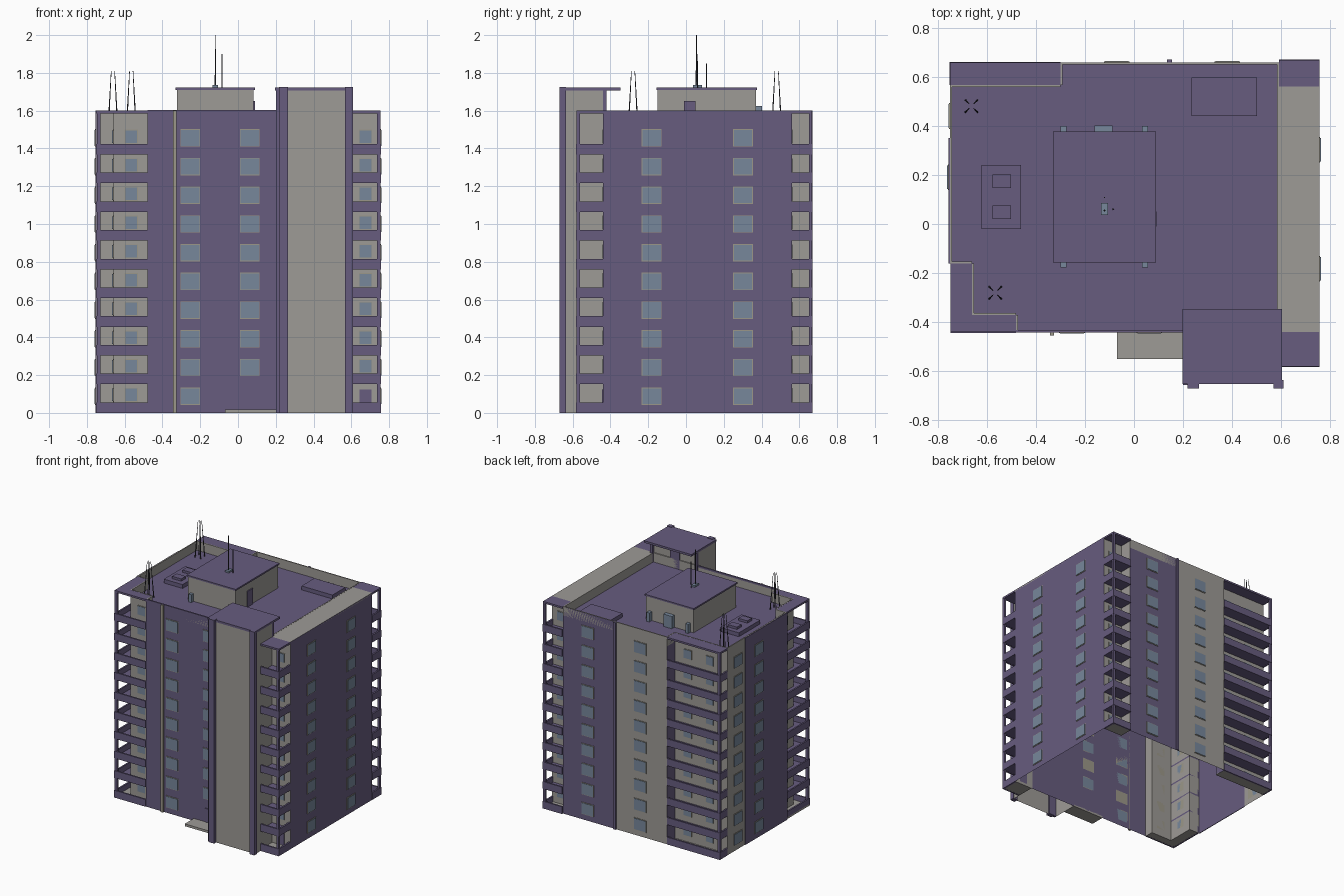
import bpy, bmesh, math
from mathutils import Vector, Matrix

if "Cube" in bpy.data.objects:
    bpy.data.objects.remove(bpy.data.objects["Cube"])


def mat(name, rgb):
    m = bpy.data.materials.new(name)
    m.diffuse_color = (*rgb, 1)
    m.use_nodes = True
    m.node_tree.nodes["Principled BSDF"].inputs["Base Color"].default_value = m.diffuse_color
    return m


MATS = [mat("purple_render", (0.135, 0.107, 0.212)), mat("grey_render", (0.34, 0.325, 0.305)),
        mat("window_glass", (0.185, 0.245, 0.33)), mat("window_frame", (0.33, 0.31, 0.25)),
        mat("dark_metal", (0.05, 0.05, 0.065))]
PURPLE, GREY, GLASS, FRAME, METAL = range(5)
FLOORS, PITCH, ROOF, TOP = 10, 0.152, 1.53, 1.6


class Part:
    """Collects boxes, rods and faces into one object."""
    def __init__(self, name):
        self.name, self.bm = name, bmesh.new()

    def face(self, pts, m):
        f = self.bm.faces.new([self.bm.verts.new(p) for p in pts])
        f.material_index = m

    def box(self, x0, x1, y0, y1, z0, z1, m):
        c = Matrix.Translation(((x0 + x1) / 2, (y0 + y1) / 2, (z0 + z1) / 2))
        s = Matrix.Diagonal((abs(x1 - x0), abs(y1 - y0), abs(z1 - z0), 1))
        r = bmesh.ops.create_cube(self.bm, size=1, matrix=c @ s)
        for f in {f for v in r["verts"] for f in v.link_faces}:
            f.material_index = m

    def rod(self, a, b, r0, r1, m):
        a, b = Vector(a), Vector(b)
        q = (b - a).to_track_quat('Z', 'Y').to_matrix().to_4x4()
        r = bmesh.ops.create_cone(self.bm, cap_ends=True, segments=6, radius1=r0, radius2=r1,
                                  depth=(b - a).length, matrix=Matrix.Translation((a + b) / 2) @ q)
        for f in {f for v in r["verts"] for f in v.link_faces}:
            f.material_index = m

    def plate(self, axis, pos, sign, c, z0, w, h, t, m):
        """Thin plate on a wall facing sign*axis, centred at c along the wall."""
        if axis == 'y':
            self.box(c - w / 2, c + w / 2, pos, pos + sign * t, z0, z0 + h, m)
        else:
            self.box(pos, pos + sign * t, c - w / 2, c + w / 2, z0, z0 + h, m)

    def done(self):
        me = bpy.data.meshes.new(self.name)
        for m in MATS:
            me.materials.append(m)
        self.bm.to_mesh(me)
        self.bm.free()
        bpy.context.collection.objects.link(bpy.data.objects.new(self.name, me))


# outer walls: an open shell, one colour for each stretch (start x, start y, colour)
outline = [(-.48, -.44, PURPLE), (.59, -.44, GREY), (.755, -.44, PURPLE), (.755, .56, GREY),
           (.59, .56, GREY), (.59, .658, PURPLE), (.14, .658, GREY), (-.3, .658, PURPLE),
           (-.3, .565, GREY), (-.75, .565, GREY), (-.75, .35, PURPLE), (-.75, -.16, GREY),
           (-.66, -.16, GREY), (-.66, -.37, GREY), (-.48, -.37, GREY)]
p = Part("outer_walls")
for i, (x, y, m) in enumerate(outline):
    X, Y, _ = outline[(i + 1) % len(outline)]
    p.face([(x, y, 0), (X, Y, 0), (X, Y, TOP), (x, y, TOP)], m)
p.box(-.755, -.75, -.16, .35, 0, TOP, PURPLE)
p.done()

# sunken main roof and the raised strip along the right
p = Part("roof_deck")
deck = [(x, y) for x, y, _ in outline if x < .7]
p.face([(x, y, ROOF) for x, y in deck], PURPLE)
p.box(.59, .755, -.44, .56, TOP - .012, TOP, GREY)
p.done()

# parapet lining
p = Part("parapet")
for i, (x, y) in enumerate(deck):
    X, Y = deck[(i + 1) % len(deck)]
    d = Vector((X - x, Y - y))
    if d.length < 1e-4:
        continue
    n = Vector((-d.y, d.x)).normalized() * .008
    xs, ys = sorted((x, X, x + n.x, X + n.x)), sorted((y, Y, y + n.y, Y + n.y))
    p.box(xs[0], xs[-1], ys[0], ys[-1], ROOF, TOP + .001, GREY)
p.box(-.48, .2, -.442, -.431, TOP - .01, TOP + .003, PURPLE)
p.done()


# balconies: slabs, solid rails, roof and corner posts
def balcony(name, slabs, rails, posts):
    p = Part(name)
    for k in range(FLOORS):
        z = k * PITCH
        for s in slabs:
            p.box(*s, z + .001, z + .013, GREY if k == 0 else PURPLE)
        for r in rails:
            p.box(*r, z, z + .056, PURPLE)
    for s in slabs:
        p.box(*s, TOP - .014, TOP, PURPLE)
    for x, y in posts:
        p.box(x - .009, x + .009, y - .009, y + .009, 0, TOP - .01, PURPLE)
    p.done()


balcony("front_left_balcony", [(-.748, -.48, -.44, -.37), (-.748, -.66, -.37, -.16)],
        [(-.74, -.48, -.444, -.432), (-.748, -.736, -.444, -.16)], [(-.737, -.431)])
balcony("back_left_balcony", [(-.75, -.3, .565, .658)],
        [(-.75, -.3, .648, .66), (-.752, -.74, .565, .66)], [(-.741, .649)])
balcony("back_right_balcony", [(.59, .755, .56, .668)],
        [(.59, .755, .658, .67), (.743, .756, .56, .67)], [(.745, .659)])
balcony("front_right_balcony", [(.6, .755, -.58, -.44)],
        [(.6, .755, -.582, -.57), (.743, .756, -.582, -.44)], [(.745, -.571)])

# windows: frame and glass plates (axis, wall position, direction, centre, width, on a balcony)
walls = [('y', -.44, -1, -.253, .105, 0), ('y', -.44, -1, .062, .105, 0),
         ('x', .755, 1, -.182, .105, 0), ('x', .755, 1, .302, .105, 0),
         ('y', .658, 1, .38, .105, 0), ('y', .658, 1, -.07, .105, 0),
         ('x', -.755, -1, .19, .105, 0), ('x', -.75, -1, .44, .105, 0),
         ('y', -.37, -1, -.565, .07, 1), ('x', -.66, -1, -.265, .07, 1),
         ('y', .565, 1, -.41, .07, 1), ('y', .565, 1, -.6, .07, 1),
         ('y', -.44, -1, .675, .07, 1), ('y', .56, 1, .675, .07, 1)]
p = Part("windows")
for axis, pos, sign, c, w, bal in walls:
    for k in range(FLOORS):
        if k == 0 and pos == -.44 and c > 0:
            continue                      # ground floor doors go here
        z, h = k * PITCH + (.058 if bal else .042), (.074 if bal else .092)
        p.plate(axis, pos, sign, c, z, w, h, .003, FRAME)
        p.plate(axis, pos, sign, c, z + .004, w - .008, h - .008, .006, GLASS)
p.done()

# ground floor doors
p = Part("doors")
for c, w in ((.062, .068), (.675, .064)):
    p.plate('y', -.44, -1, c, .02, w, .105, .006, PURPLE)
p.done()

# entrance step
p = Part("entrance_step")
p.box(-.07, .2, -.55, -.44, 0, .018, GREY)
p.done()

# drain pipes
p = Part("drain_pipes")
p.box(-.343, -.325, -.454, -.44, 0, TOP, FRAME)
p.box(.135, .155, .658, .67, 0, TOP, PURPLE)
p.done()

# stair tower with front columns and overhanging roof; open underneath
p = Part("stair_tower")
tower = [(.2, -.44), (.2, -.645), (.6, -.645), (.6, -.44)]
for i, (x, y) in enumerate(tower):
    X, Y = tower[(i + 1) % 4]
    p.face([(x, y, ROOF if i == 3 else 0), (X, Y, ROOF if i == 3 else 0), (X, Y, 1.71), (x, y, 1.71)], GREY)
p.box(.2, .265, -.655, -.64, 0, 1.71, PURPLE)
for x0, x1 in ((.218, .265), (.567, .608)):
    p.box(x0, x1, -.669, -.635, 0, 1.725, PURPLE)
p.box(.197, .603, -.652, -.347, 1.706, 1.722, PURPLE)
for x in (.2, .58):
    p.box(x, x + .02, -.44, -.42, ROOF, 1.706, PURPLE)
p.plate('y', -.44, 1, .4, ROOF, .08, .13, .008, PURPLE)
p.done()

# roof plant room with door, vents and hatch
p = Part("plant_room")
p.box(-.323, .083, -.15, .37, ROOF, 1.71, GREY)
p.box(-.33, .09, -.157, .377, 1.71, 1.722, PURPLE)
p.plate('x', .083, 1, .02, ROOF, .062, .122, .008, PURPLE)
p.box(-.16, -.088, .37, .402, ROOF, 1.625, GLASS)
for x in (-.287, .045):
    p.box(x - .012, x + .012, .37, .4, ROOF, 1.6, GLASS)
    p.box(x - .012, x + .012, -.177, -.15, ROOF, 1.59, GLASS)
p.done()

# low roof hatches
p = Part("roof_hatches")
p.box(.235, .5, .44, .597, ROOF, 1.56, PURPLE)
p.box(-.62, -.46, -.02, .24, ROOF, 1.56, PURPLE)
for y in (.02, .147):
    p.box(-.577, -.5, y, y + .055, 1.56, 1.578, PURPLE)
p.done()

# central aerials
p = Part("roof_aerials")
p.box(-.135, -.105, .037, .085, 1.722, 1.735, GLASS)
p.rod((-.12, .055, 1.73), (-.12, .055, 2.0), .004, .002, METAL)
p.rod((-.085, .06, 1.72), (-.085, .06, 1.9), .003, .002, METAL)
p.rod((-.12, .108, 1.72), (-.12, .108, 1.85), .003, .002, METAL)
p.done()

# four-legged mast clusters
p = Part("corner_masts")
for x, y in ((-.662, .48), (-.565, -.28)):
    for sx in (-1, 1):
        for sy in (-1, 1):
            p.rod((x + sx * .024, y + sy * .024, ROOF), (x + sx * .009, y + sy * .009, 1.81), .004, .0015, METAL)
p.done()
